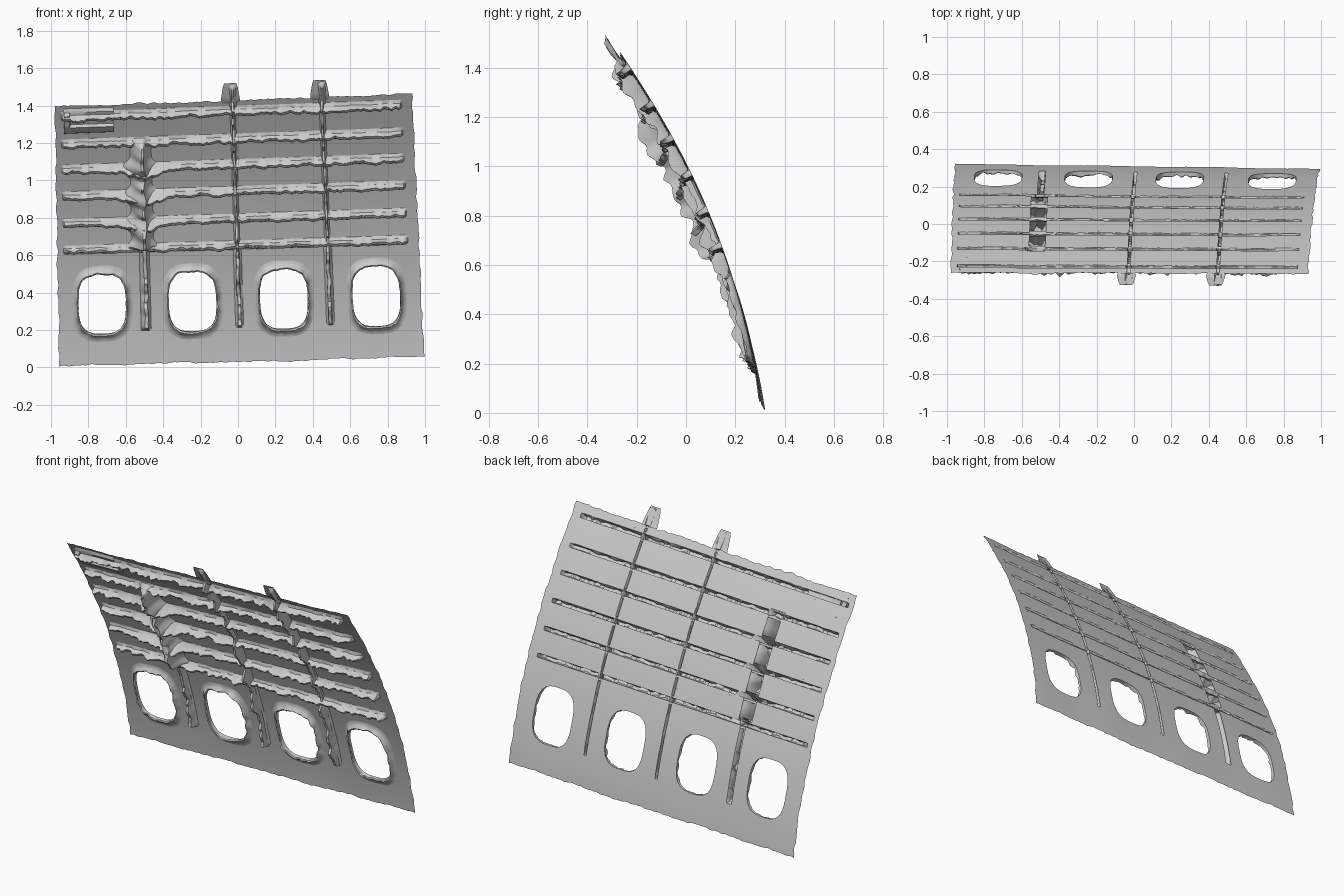
import bpy, bmesh, math
from mathutils import Vector, noise

if "Cube" in bpy.data.objects:
    bpy.data.objects.remove(bpy.data.objects["Cube"])

STRINGERS = [.447, .55, .655, .758, .856, .962]    # v positions
FRAMES = [-.005, .495]                              # u positions
BROKEN = -.522
WINDOWS = [-.758, -.26, .243, .752]
WIN_V, WIN_A, WIN_B = .237, .131, .115


def rough(a, b, scale, amp, seed=0):
    return amp * noise.noise(Vector((a * scale, b * scale, seed + .37)))


def surf(u, v, h=0.0):
    """Panel coordinates (u across -1..1, v up 0..1) lifted h off the inner face."""
    s = (u + 1) / 2
    xb, xt = -.955 + 1.95 * s, -.98 + 1.91 * s
    zb, zt = .005 + .052 * s, 1.395 + .07 * s
    x, z = xb + (xt - xb) * v, zb + (zt - zb) * v
    y = .315 - .118 * z - .199 * z * z + x * (-.012 + .024 * z)
    n = Vector((0, -1, -.118 - .398 * z)).normalized()
    h += .003 + rough(u, v, 3, .004)
    return Vector((x, y, z)) + n * h


def linspace(a, b, n):
    return [a + (b - a) * i / (n - 1) for i in range(n)]


def finish(name, bm):
    bmesh.ops.recalc_face_normals(bm, faces=bm.faces)
    me = bpy.data.meshes.new(name)
    bm.to_mesh(me)
    bm.free()
    ob = bpy.data.objects.new(name, me)
    bpy.context.collection.objects.link(ob)
    bpy.ops.object.select_all(action='DESELECT')
    ob.select_set(True)
    bpy.context.view_layer.objects.active = ob
    bpy.ops.object.shade_smooth_by_angle(angle=math.radians(40))
    return ob


def sheet(name, rows, closed=False):
    """Quad sheet through rows of points."""
    bm = bmesh.new()
    vs = [[bm.verts.new(p) for p in r] for r in rows]
    pairs = list(zip(vs, vs[1:])) + ([(vs[-1], vs[0])] if closed else [])
    for a, b in pairs:
        for i in range(len(a) - 1):
            bm.faces.new((a[i], a[i + 1], b[i + 1], b[i]))
    return finish(name, bm)


slots = []   # u0, u1, v0, v1 areas of skin opened behind hollow ribs


def rib(name, across, pos, start, end, profile, lump=.35, flare=None, seed=0, slot=.006, sag=0):
    """Hollow pressed rib; across=True runs along u, otherwise up along v."""
    rows = []
    for t in linspace(start, end, int((end - start) * 110) + 4):
        cap = min(1, (t - start) / .012, (end - t) / .012)
        k = cap * (1 + rough(t, pos, 14, lump, seed) + rough(t, pos, 45, lump, seed))
        w = flare(t) if flare else 1
        dent = math.exp(-((t - BROKEN) / .12) ** 2) if sag else 0
        shift = rough(t, pos, 25, .006, seed + 5) * cap - sag * dent
        row = []
        for d, h in profile:
            d = d * w + (shift if h > .01 else 0)
            h = h * k * (1 + .7 * dent)
            row.append(surf(t, pos + d, h) if across else surf(pos + d, t, h))
        rows.append(row)
    lo, hi = pos - slot, pos + slot
    if slot:
        slots.append((start, end, lo, hi) if across else (lo, hi, start, end))
    return sheet(name, rows)


# Six horizontal stringers, the middle ones sagging at the broken frame
str_prof = [(-.018, 0), (-.011, .008), (-.009, .034), (.002, .04), (.007, .01), (.017, 0)]
for i, v in enumerate(STRINGERS):
    rib(f"stringer_{i + 1}", True, v, -.965, .94, str_prof, .5, seed=i * 3, slot=.008,
        sag=.016 if 0 < i < 4 else 0)

# Two full vertical frames, heavier between the windows
up_prof = [(-.016, 0), (-.009, .01), (-.006, .045), (.006, .045), (.008, .01), (.016, 0)]
for i, u in enumerate(FRAMES):
    rib(f"frame_{i + 1}", False, u, .13, 1.0, up_prof, .6, seed=20 + i, slot=.008,
        flare=lambda t: 1.4 if t < .43 else 1.0)

# Broken frame: plain foot, buckled and flared upper part
foot = [(-.03, 0), (-.022, .016), (-.006, .042), (.012, .042), (.016, .01), (.026, 0)]
rib("broken_frame_foot", False, BROKEN + .005, .13, .47, foot, .5, seed=31, slot=.018)
buckle = [(-.075, 0), (-.055, .02), (-.028, .052), (0, .08), (.014, .08), (.024, .045), (.04, .016), (.065, 0)]
rib("broken_frame_top", False, BROKEN, .44, .87, buckle, .4, seed=41, slot=.045,
    flare=lambda t: .85 + .8 * abs(math.sin((t - .49) / .105 * math.pi)) ** 3 * (t < .8))

# Corner bracket
rib("corner_bracket", False, -.93, .91, .985, [(-.02, 0), (-.015, .025), (.015, .025), (.02, 0)],
    .4, seed=51, slot=0)


# Skin: grid with slots behind the ribs and four window openings
def win_r(u, v, c):
    return (abs((u - c) / WIN_A) ** 3 + abs((v - WIN_V) / WIN_B) ** 3) ** (1 / 3)


def merged(base, extra):
    keep = [b for b in base if all(abs(b - e) > .003 for e in extra)]
    return sorted(set(round(x, 5) for x in keep + extra))


us = merged(linspace(-1, 1, 170), [x for s in slots for x in s[:2]])
vs = merged(linspace(0, 1, 130), [x for s in slots for x in s[2:]])
bm = bmesh.new()
grid = [[bm.verts.new((u, v, 0)) for u in us] for v in vs]
for j in range(len(vs) - 1):
    for i in range(len(us) - 1):
        cu, cv = (us[i] + us[i + 1]) / 2, (vs[j] + vs[j + 1]) / 2
        if any(win_r(cu, cv, c) < 1 for c in WINDOWS):
            continue
        if any(a < cu < b and c < cv < d for a, b, c, d in slots):
            continue
        bm.faces.new((grid[j][i], grid[j][i + 1], grid[j + 1][i + 1], grid[j + 1][i]))
bmesh.ops.delete(bm, geom=[v for v in bm.verts if not v.link_faces], context='VERTS')
for vert in bm.verts:
    u, v = vert.co.x, vert.co.y
    if vert.is_boundary:
        for c in WINDOWS:
            r = win_r(u, v, c)
            if .85 < r < 1.15:
                u, v = c + (u - c) / r, WIN_V + (v - WIN_V) / r
    # ragged outer edges
    if abs(u) > .9999:
        u += rough(u, v, 30, .008)
    if v < .0001 or v > .9999:
        v += rough(u, v, 30, .005) + rough(u, v, 4, .006)
    vert.co = surf(u, v)
finish("skin", bm)

# Window surrounds: low raised lips round each opening
lip = [(1.27, 0.001), (1.18, .004), (1.12, .012), (1.05, .024), (1.0, .02), (1.0, 0)]
for i, c in enumerate(WINDOWS):
    rows = []
    for k in range(72):
        a = 2 * math.pi * k / 72
        ca, sa = math.cos(a), math.sin(a)
        r0 = 1 / (abs(ca) ** 3 + abs(sa) ** 3) ** (1 / 3)
        row = []
        for s, h in lip:
            s += rough(ca * .3, sa * .3, 22, .04, i * 7) if h > .015 else 0
            k2 = 1 + rough(ca * .3, sa * .3, 18, .7, i * 5)
            row.append(surf(c + WIN_A * r0 * s * ca, WIN_V + WIN_B * r0 * s * sa, h * k2))
        rows.append(row)
    sheet(f"window_surround_{i + 1}", rows, closed=True)

# Tabs standing above the top edge at each full frame
for i, u in enumerate(FRAMES):
    rows = []
    for v, w, h in [(.99, .042, .004), (1.0, .054, .014), (1.02, .05, .01), (1.05, .042, .004), (1.065, .034, 0)]:
        rows.append([surf(u - .012 + w * s + rough(v, s, 20, .004), v, h * (1 - .5 * abs(s)))
                     for s in linspace(-1, 1, 7)])
    sheet(f"top_tab_{i + 1}", rows)
    rib(f"top_tab_rib_{i + 1}", False, u + .002, .97, 1.06,
        [(-.02, .004), (-.006, .02), (.006, .02), (.02, .004)], .4, seed=61 + i, slot=0)

# Doubler plate in the top left corner
sheet("corner_doubler", [[surf(u, v, h) for u in linspace(-.95, -.67, 14)]
                         for v, h in [(.895, .001), (.9, .012), (.925, .024), (.932, .01), (.98, .014), (.99, .001)]])
